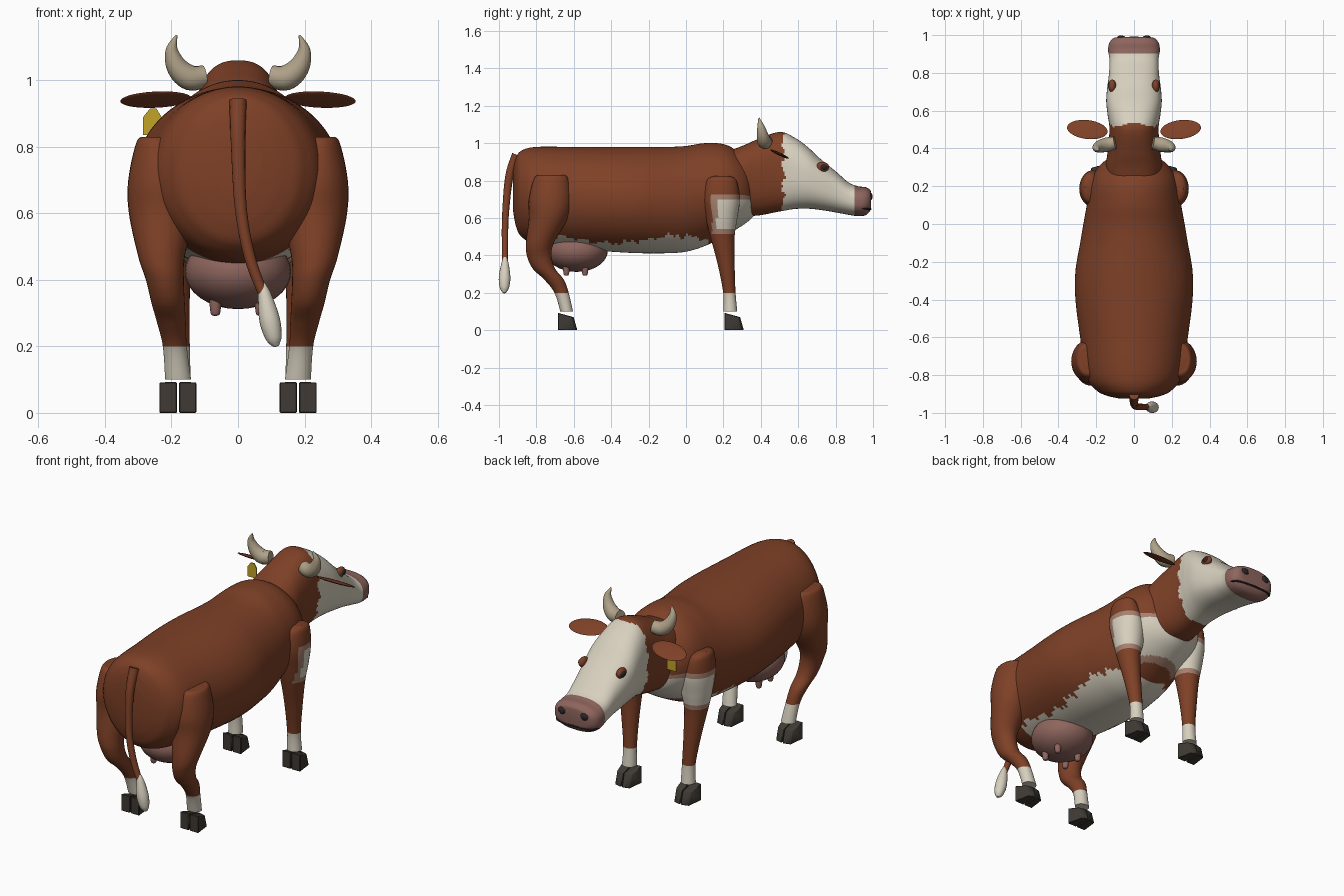
import bpy, bmesh
from math import sin, cos, pi, radians, copysign
from mathutils import Vector, Matrix

default_cube = bpy.data.objects.get("Cube")
if default_cube:
    bpy.data.objects.remove(default_cube)

# Colours
COLOURS = {
    "brown_hide": (0.21, 0.052, 0.02),
    "cream_hide": (0.68, 0.63, 0.52),
    "tan_edge": (0.38, 0.22, 0.16),
    "pink_skin": (0.27, 0.13, 0.11),
    "horn": (0.43, 0.36, 0.25),
    "hoof": (0.05, 0.042, 0.034),
    "dark": (0.025, 0.02, 0.02),
    "yellow_tag": (0.55, 0.37, 0.02),
}
NAMES = list(COLOURS)
MATERIALS = []
for name, rgb in COLOURS.items():
    mat = bpy.data.materials.new(name)
    mat.use_nodes = True
    mat.diffuse_color = (*rgb, 1)
    mat.node_tree.nodes["Principled BSDF"].inputs["Base Color"].default_value = (*rgb, 1)
    MATERIALS.append(mat)
parts = []


def finish(name, bm, colour):
    """Turn a bmesh into an object; colour is a name or a rule on face centres."""
    bmesh.ops.recalc_face_normals(bm, faces=bm.faces)
    rule = colour if callable(colour) else lambda p: colour
    used = []
    for face in bm.faces:
        key = rule(face.calc_center_median())
        if key not in used:
            used.append(key)
        face.material_index = used.index(key)
    mesh = bpy.data.meshes.new(name)
    bm.to_mesh(mesh)
    bm.free()
    for key in used:
        mesh.materials.append(MATERIALS[NAMES.index(key)])
    obj = bpy.data.objects.new(name, mesh)
    bpy.context.collection.objects.link(obj)
    parts.append(obj)


def smooth_rows(rows, steps):
    """Catmull-Rom interpolation of station rows."""
    rows = [Vector(r) for r in rows]
    out = []
    for i in range(len(rows) - 1):
        a, b, c, d = rows[max(i - 1, 0)], rows[i], rows[i + 1], rows[min(i + 2, len(rows) - 1)]
        for k in range(steps):
            t = k / steps
            out.append(b + (c - a) * (t / 2) + (a * 2 - b * 5 + c * 4 - d) * (t * t / 2)
                       + (b * 3 - a - c * 3 + d) * (t ** 3 / 2))
    return out + [rows[-1]]


def loft(name, rings, colour, sides=32, power=2):
    """Skin rings given as (centre, u axis, v axis), with capped ends."""
    bm = bmesh.new()
    loops = []
    for centre, u, v in rings:
        loop = []
        for k in range(sides):
            c, s = cos(2 * pi * k / sides), sin(2 * pi * k / sides)
            loop.append(bm.verts.new(centre + u * copysign(abs(c) ** (2 / power), c)
                                     + v * copysign(abs(s) ** (2 / power), s)))
        loops.append(loop)
    for p, q in zip(loops, loops[1:]):
        for k in range(sides):
            n = (k + 1) % sides
            bm.faces.new((p[k], p[n], q[n], q[k]))
    bm.faces.new(loops[0])
    bm.faces.new(loops[-1])
    finish(name, bm, colour)


def trunk(name, rows, colour, power):
    """Rows: y, bottom z, top z, half width."""
    rings = [(Vector((0, y, (lo + hi) / 2)), Vector((w, 0, 0)), Vector((0, 0, (hi - lo) / 2)))
             for y, lo, hi, w in smooth_rows(rows, 10)]
    loft(name, rings, colour, 96, power)


def limb(name, rows, side, colour):
    """Rows: z, centre y, half depth, centre x, half width."""
    rings = [(Vector((side * x, y, z)), Vector((w, 0, 0)), Vector((0, d, 0)))
             for z, y, d, x, w in smooth_rows(rows, 8)]
    loft(name, rings, colour, 32)


def tube(name, rows, colour, sides=16):
    """Rows: x, y, z, radius."""
    pts = smooth_rows(rows, 6)
    rings = []
    for i, p in enumerate(pts):
        tangent = (pts[min(i + 1, len(pts) - 1)] - pts[max(i - 1, 0)]).xyz.normalized()
        u = tangent.cross(Vector((0, 1, 0.01))).normalized()
        rings.append((p.xyz, u * p.w, u.cross(tangent) * p.w))
    loft(name, rings, colour, sides)


def ball(name, centre, radii, colour, turn=Matrix()):
    bm = bmesh.new()
    bmesh.ops.create_uvsphere(bm, u_segments=32, v_segments=16, radius=1,
                              matrix=Matrix.Translation(centre) @ turn @ Matrix.Diagonal((*radii, 1)))
    finish(name, bm, colour)


def prism(name, outline, offset, colour):
    """Extrude a flat outline of 3D points along offset."""
    bm = bmesh.new()
    face = bm.faces.new([bm.verts.new(p) for p in outline])
    new = bmesh.ops.extrude_face_region(bm, geom=[face])["geom"]
    bmesh.ops.translate(bm, vec=offset, verts=[g for g in new if isinstance(g, bmesh.types.BMVert)])
    return bm


# Colour rules
def ragged(t):
    return 0.008 * sin(55 * t) + 0.006 * sin(131 * t + 1)


def chest_patch(p):
    edge = min(p.y - 0.14, p.z - 0.51, 0.72 - p.z)
    return "brown_hide" if edge < 0 else "tan_edge" if edge < 0.025 else "cream_hide"


def body_colour(p):
    if -0.73 < p.y < 0.12 and p.z < 0.485 + 0.02 * sin(9 * p.y + 2) + ragged(p.y):
        return "cream_hide"
    return chest_patch(p)


def head_colour(p):
    if p.y > 0.9:
        return "pink_skin"
    return "cream_hide" if p.y > 0.52 + ragged(p.z) else "brown_hide"


def hind_colour(p):
    return "cream_hide" if p.z < 0.205 else "brown_hide"


def fore_colour(p):
    return "cream_hide" if p.z < 0.2 else chest_patch(p)


# Body, neck and head
trunk("body", [
    (-.925, .64, .85, .07), (-.91, .56, .92, .14), (-.88, .5, .96, .2), (-.8, .46, .98, .255),
    (-.6, .435, .98, .285), (-.4, .42, .98, .31), (-.25, .412, .98, .31), (-.1, .412, .98, .285),
    (0, .42, .985, .268), (.1, .45, 1, .25), (.2, .5, .995, .235), (.27, .54, .96, .21),
    (.33, .58, .9, .16), (.37, .62, .8, .08)], body_colour, 2)
trunk("neck_and_head", [
    (.2, .68, .95, .14), (.3, .62, .985, .15), (.38, .613, 1.02, .14), (.5, .635, 1.06, .13),
    (.58, .648, 1.03, .14), (.65, .65, .98, .147), (.72, .643, .915, .142), (.8, .63, .85, .132),
    (.87, .617, .79, .13), (.92, .61, .77, .137), (.96, .615, .765, .13), (.985, .64, .75, .105),
    (.99, .67, .73, .06)], head_colour, 2.5)

# Mouth line around the muzzle
tube("mouth", [(-.125, .935, .655, .004), (-.105, .972, .648, .006), (0, .986, .648, .006),
               (.105, .972, .648, .006), (.125, .935, .655, .004)], "dark", 8)

HIND = [(.83, -.72, .05, .25, .03), (.815, -.72, .09, .245, .06), (.7, -.725, .115, .235, .095),
        (.6, -.735, .105, .23, .098), (.47, -.78, .075, .23, .07), (.4, -.785, .066, .22, .057),
        (.33, -.76, .06, .21, .05), (.27, -.705, .052, .2, .043), (.2, -.665, .038, .19, .036),
        (.1, -.638, .034, .18, .039)]
FORE = [(.825, .19, .04, .235, .025), (.8, .19, .08, .23, .05), (.7, .187, .1, .21, .08),
        (.6, .19, .085, .2, .08), (.5, .195, .065, .2, .06), (.35, .215, .045, .19, .045),
        (.2, .232, .033, .18, .035), (.1, .237, .037, .18, .038)]

for side, label in ((1, "left"), (-1, "right")):
    limb(label + "_hind_leg", HIND, side, hind_colour)
    limb(label + "_front_leg", FORE, side, fore_colour)

    # Cloven hooves with the outer front corner drawn in
    for foot, back in (("hind", -.685), ("front", .205)):
        for toe, inner, outer in (("inner", .177, .125), ("outer", .183, .237)):
            profile = [(0, 0), (.105, 0), (.085, .07), (0, .093)]
            bm = prism("", [(side * inner, back + y, z) for y, z in profile],
                       (side * (outer - inner), 0, 0), "hoof")
            for v in bm.verts:
                if abs(v.co.x - side * outer) < 0.001 and v.co.y > back + 0.05:
                    v.co.x += side * (inner - outer) * 0.2
                    v.co.y -= 0.012
            bmesh.ops.bevel(bm, geom=bm.edges[:], offset=0.003, segments=1, affect="EDGES")
            finish(f"{label}_{foot}_{toe}_hoof", bm, "hoof")

    # Horns, ears, eyes, nostrils
    tube(label + "_horn", [(side * x, y, z, r) for x, y, z, r in (
        (.1, .43, 1.012, .033), (.145, .42, 1.008, .038), (.183, .41, 1.04, .032),
        (.199, .4, 1.09, .019), (.185, .39, 1.135, .003))], "horn")
    ball(label + "_ear", (side * .247, .5, .942), (.108, .055, .008), "brown_hide",
         Matrix.Rotation(radians(-25), 4, "X") @ Matrix.Rotation(side * radians(8), 4, "Z"))
    ball(label + "_eyelid", (side * .115, .73, .873), (.02, .035, .027), "brown_hide")
    ball(label + "_eye", (side * .126, .735, .873), (.013, .021, .017), "dark")
    ball(label + "_nostril", (side * .068, .984, .715), (.024, .014, .02), "dark")

    # Teats
    for place, y in (("rear", -.64), ("fore", -.54)):
        tube(f"{label}_{place}_teat", [(side * .068, y, .37, .02), (side * .068, y, .32, .017),
                                       (side * .068, y, .297, .013), (side * .068, y, .292, .005)],
             "pink_skin")

ball("udder", (0, -.585, .425), (.16, .167, .113), "pink_skin")

# Tail with its tuft
tube("tail", [(0, -.905, .938, .026), (0, -.945, .82, .022), (.008, -.965, .62, .018),
              (.035, -.968, .47, .017), (.075, -.968, .36, .015)], "brown_hide")
tube("tail_tuft", [(.073, -.968, .39, .008), (.08, -.968, .355, .02), (.095, -.97, .28, .031),
                   (.108, -.971, .225, .024), (.116, -.972, .2, .008)], "cream_hide")

# Ear tag
tag = [(-.285, .835), (-.23, .835), (-.23, .89), (-.245, .915), (-.265, .915), (-.285, .89)]
finish("ear_tag", prism("", [(x, .49, z) for x, z in tag], (0, .006, 0), ""), "yellow_tag")

# Smooth shading with crisp edges
bpy.ops.object.select_all(action="DESELECT")
for obj in parts:
    obj.select_set(True)
bpy.context.view_layer.objects.active = parts[0]
bpy.ops.object.shade_smooth_by_angle(angle=radians(40))
